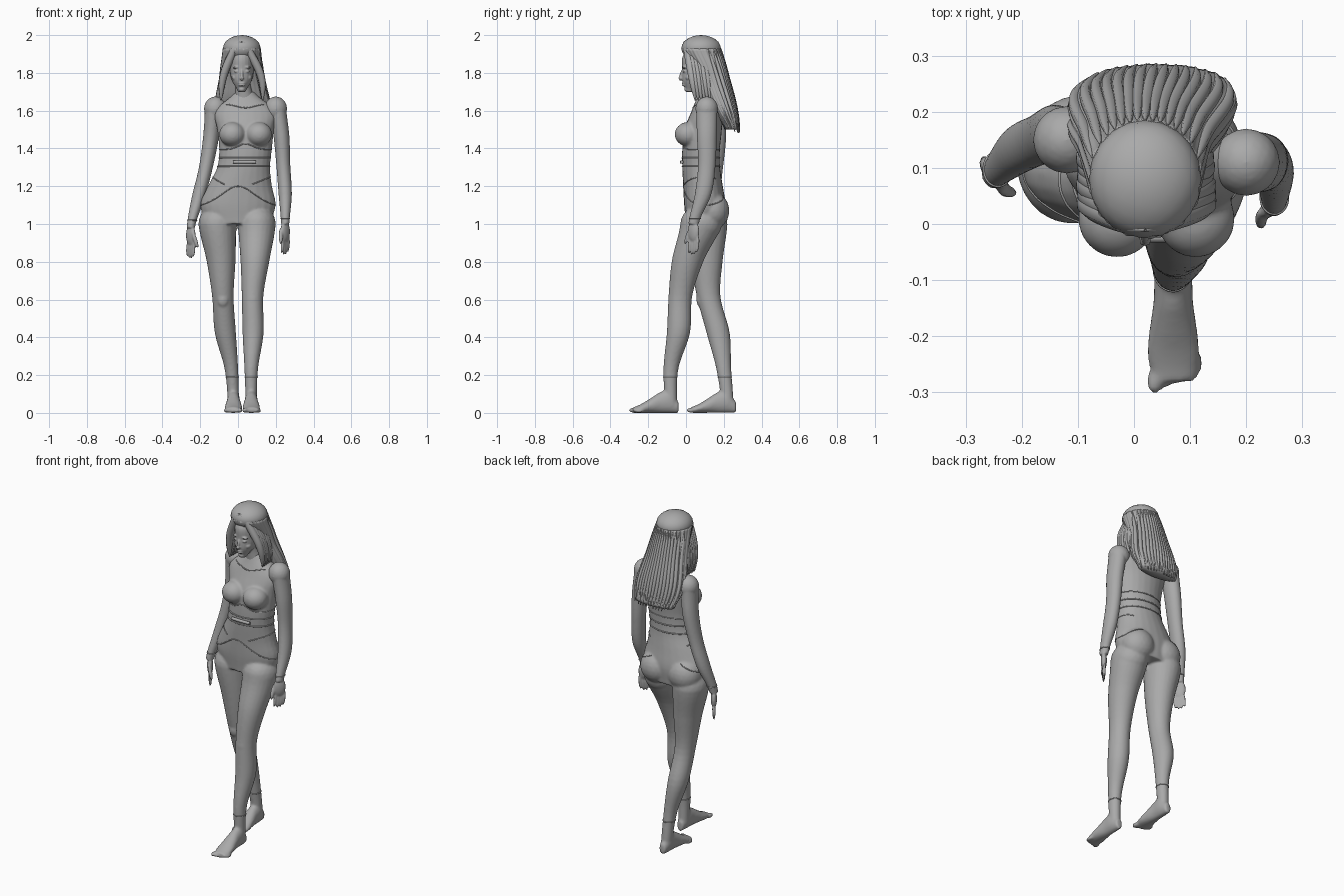
import bpy, bmesh, math, random
from mathutils import Vector, Matrix, Euler
from mathutils.bvhtree import BVHTree

random.seed(4)
if "Cube" in bpy.data.objects:
    bpy.data.objects.remove(bpy.data.objects["Cube"], do_unlink=True)

clay = bpy.data.materials.new("clay_grey")
clay.use_nodes = True
GREY = (0.4, 0.4, 0.4, 1)
clay.diffuse_color = GREY
clay.node_tree.nodes["Principled BSDF"].inputs["Base Color"].default_value = GREY


def sample(values, t):
    """Smooth value at fraction t through evenly spaced control values."""
    last = len(values) - 1
    i = min(int(t * last), last - 1)
    f = t * last - i
    before, start, end, after = (values[max(0, min(last, i + k))] for k in (-1, 0, 1, 2))
    slope_in, slope_out = (end - before) / 2, (after - start) / 2
    bend = end - start
    return start + f * (slope_in + f * (3 * bend - 2 * slope_in - slope_out
                                        + f * (slope_in + slope_out - 2 * bend)))


def tube(bm, begin, finish_at, xs, ys, wide, deep, along_y=False, sides=24, ripple=0):
    """Skin elliptical rings between two heights, or two depths when along_y is set."""
    rings, count = [], 28
    for step in range(count + 1):
        t = step / count
        level = begin + (finish_at - begin) * t
        x, y, a, b = (sample(values, t) for values in (xs, ys, wide, deep))
        ring = []
        for i in range(sides):
            angle = math.tau * i / sides
            groove = 1 + ripple * (math.cos(angle * 30) + math.sin(angle * 12))
            u, v = x + a * groove * math.cos(angle), y + b * groove * math.sin(angle)
            ring.append(bm.verts.new((u, level, v) if along_y else (u, v, level)))
        rings.append(ring)
    for lower, upper in zip(rings, rings[1:]):
        for i in range(sides):
            j = (i + 1) % sides
            bm.faces.new((lower[i], lower[j], upper[j], upper[i]))
    bm.faces.new(rings[0])
    bm.faces.new(rings[-1])


def ball(bm, centre, radii, turn=(0, 0, 0)):
    matrix = (Matrix.Translation(centre) @ Euler(turn).to_matrix().to_4x4()
              @ Matrix.Diagonal((*radii, 1)))
    bmesh.ops.create_icosphere(bm, subdivisions=3, radius=1, matrix=matrix)


def finish(bm, name, voxel=None, softness=4):
    """Make the object, blending overlapping volumes into one surface when a voxel is given."""
    bmesh.ops.recalc_face_normals(bm, faces=bm.faces)
    mesh = bpy.data.meshes.new(name)
    bm.to_mesh(mesh)
    bm.free()
    mesh.materials.append(clay)
    mesh.shade_smooth()
    obj = bpy.data.objects.new(name, mesh)
    bpy.context.collection.objects.link(obj)
    if voxel:
        blend = obj.modifiers.new("blend", "REMESH")
        blend.mode = "VOXEL"
        blend.voxel_size = voxel
        blend.use_smooth_shade = True
        soften = obj.modifiers.new("soften", "SMOOTH")
        soften.iterations = softness
    return obj


def strand(name, points, radius, tapered=False, closed=False):
    curve = bpy.data.curves.new(name, "CURVE")
    curve.dimensions = "3D"
    curve.bevel_depth, curve.bevel_resolution = radius, 2
    curve.resolution_u = 4
    curve.use_fill_caps = True
    line = curve.splines.new("NURBS")
    line.points.add(len(points) - 1)
    line.order_u, line.use_endpoint_u, line.use_cyclic_u = 4, not closed, closed
    for i, (control, point) in enumerate(zip(line.points, points)):
        control.co = (*point, 1)
        if tapered:
            control.radius = 0.2 + math.sin(math.pi * i / (len(points) - 1)) ** 0.5
    curve.materials.append(clay)
    bpy.context.collection.objects.link(bpy.data.objects.new(name, curve))


def leg(bm, xs, ys, heel, inner):
    """Thigh to ankle, then a flat-soled foot with five toes."""
    radii = (.1, .077, .057, .056, .036, .03)
    ball(bm, (xs[0], ys[0], 1), (.1, .11, .1))
    tube(bm, 1, .04, xs, ys, radii, [r * 1.1 for r in radii])
    ball(bm, (xs[2], ys[2] - .045, .6), (.03, .02, .04))
    x = xs[-1]
    arch = (.03, .06, .055, .04, .025, .015)
    tube(bm, heel, heel - .24, (x, x), arch, (.02, .033, .035, .042, .047, .04), arch, along_y=True)
    for i in range(5):
        size = .01 if i else .014
        ball(bm, (x + inner * (.034 - .019 * i), heel - .24 + .008 * i, size), (size, .024, size))


def arm(name, xs, ys, wrist, inner):
    """Shoulder to wrist, with a relaxed hand whose thumb turns forward and inward."""
    bm = bmesh.new()
    ball(bm, (xs[0] + inner * .01, ys[0], 1.61), (.06, .06, .065))
    radii = (.045, .042, .037, .035, .022)
    tube(bm, 1.62, wrist, xs, ys, radii, [r * 1.25 for r in radii])
    across = Vector((inner * .6, -.8, 0))
    yaw = math.atan2(across.y, across.x)
    palm = Vector((xs[-1], ys[-1], wrist - .04))
    ball(bm, palm, (.036, .017, .056), (0, 0, yaw))
    for i in range(4):
        drop = .07 + .012 * math.sin(i + .3)
        ball(bm, palm + across * (.026 - .0175 * i) - Vector((0, 0, drop)),
             (.009, .009, .045), (0, inner * .12, yaw))
    ball(bm, palm + across * .04 - Vector((0, 0, .025)), (.011, .011, .045), (.2, -.25, yaw))
    return finish(bm, name, .005)


# Torso, legs and feet
bm = bmesh.new()
tube(bm, 1, 1.7, (0, 0, .01, .03, .04, .04, .04, .035), (.1, .1, .09, .08, .08, .09, .11, .11),
     (.17, .2, .17, .14, .14, .15, .16, .05), (.1, .11, .105, .1, .1, .1, .08, .045))
for side in (-1, 1):
    ball(bm, (.04 + side * .07, .01, 1.475), (.07, .07, .065))
    ball(bm, (side * .093, .14, 1.07), (.098, .09, .098))
leg(bm, (.1, .09, .077, .08, .07, .07), (.08, .01, -.03, -.04, -.08, -.08), -.04, -1)
leg(bm, (-.11, -.09, -.08, -.067, -.035, -.024), (.11, .11, .12, .17, .2, .22), .265, 1)
body = finish(bm, "body", .007, 6)

# Arms and hands
left_arm = arm("left_arm", (.21, .23, .24, .25, .25), (.11, .11, .11, .09, .04), 1, -1)
right_arm = arm("right_arm", (-.13, -.143, -.17, -.21, -.25), (.15, .16, .15, .13, .09), .98, 1)

# Head, neck and face
MID = .02
bm = bmesh.new()
tube(bm, 1.64, 1.8, (.035, MID), (.11, .085), (.055, .043, .043), (.05, .048, .05))
tube(bm, 1.7, 1.94, (MID, MID), (.02, .05, .07, .08, .09),
     (.02, .053, .064, .066, .05), (.02, .07, .09, .1, .08))
ball(bm, (MID, -.022, 1.79), (.008, .012, .035), (-.3, 0, 0))
ball(bm, (MID, -.028, 1.772), (.011, .012, .009))
for lip in (1.735, 1.745):
    ball(bm, (MID, -.01, lip), (.02, .012, .006))
ball(bm, (MID, .006, 1.713), (.018, .016, .014))
for side in (-1, 1):
    ball(bm, (MID + side * .027, -.008, 1.808), (.014, .01, .007))
    ball(bm, (MID + side * .028, -.008, 1.83), (.021, .012, .006), (0, side * .15, 0))
    ball(bm, (MID + side * .036, .018, 1.775), (.018, .022, .016))
finish(bm, "head", .004, 2)

# Main hair mass, grooved like combed strands, with a rounded crown
CROWN, TIPS = 1.93, 1.5
hair_y = (.08, .115, .145, .175, .21, .245)
hair_wide = (.1, .11, .12, .14, .15, .13)
hair_deep = (.105, .09, .08, .075, .06, .04)
bm = bmesh.new()
tube(bm, CROWN, TIPS, (MID, MID, .04), hair_y, hair_wide, hair_deep, sides=150, ripple=.012)
ball(bm, (MID, hair_y[0], CROWN), (.1, .105, .07))
finish(bm, "hair")

# Locks falling from the centre parting on either side of the face
for side in (-1, 1):
    for row in range(6):
        wave = random.uniform(.008, .016)
        path = []
        for i in range(9):
            t = i / 8
            x = side * (.1 * math.sqrt(t) + .01 * t - wave * math.sin(math.tau * t))
            path.append((MID + x, row * .016 - .01 + .06 * t, 1.965 - .31 * t ** 1.4))
        strand("front_lock", path, .019, tapered=True)

# Long locks following the back of the hair mass
for k in range(15):
    s = (k - 7) / 7.5
    drop = random.uniform(0, .02)
    path = []
    for i in range(9):
        t = i / 8
        path.append((MID + MID * t * t + s * sample(hair_wide, t),
                     sample(hair_y, t) + math.sqrt(1 - s * s) * sample(hair_deep, t),
                     CROWN + (TIPS - drop - CROWN) * t))
    strand("back_lock", path, .01, tapered=True)

# Trim lines laid on the skin
bpy.context.view_layer.update()
graph = bpy.context.evaluated_depsgraph_get()


def trim(name, obj, x, y, height, start=-180, end=180, radius=.003):
    """Thin cord over a surface; angle zero is the front and height is a rule of the angle."""
    tree = BVHTree.FromObject(obj, graph)
    points = []
    for i in range(48):
        angle = math.radians(start + (end - start) * i / 48)
        out = Vector((math.sin(angle), -math.cos(angle), 0))
        spot = tree.ray_cast(Vector((x, y, height(angle))), out)[0]
        if spot:
            points.append(spot)
    if len(points) > 4:
        strand(name, points, radius, closed=end - start == 360)


for name, level in (("belt_top", 1.35), ("belt_bottom", 1.305)):
    trim(name, body, .036, .08, lambda a: level, radius=.004)
trim("top_hem", body, .04, .085, lambda a: 1.395 + .03 * max(0, math.cos(a)) ** 8)
trim("neckline", body, .04, .1, lambda a: 1.615 + .02 * math.sin(a) ** 2, -75, 75)
trim("brief_front", body, 0, .1, lambda a: 1.1 + .1 * math.cos(a) ** 2, -90, 90)
for side in (-1, 1):
    trim("hip_strap", body, 0, .1, lambda a: 1.19 + .06 * math.sin(a) ** 2, side * 35, side * 115)
    trim("hip_edge", body, 0, .1, lambda a: 1.1 + .1 * math.cos(a) ** 2, side * 90, side * 135)
trim("left_anklet", body, .07, -.08, lambda a: .19)
trim("right_anklet", body, -.035, .2, lambda a: .19)
trim("left_bracelet", left_arm, .25, .05, lambda a: 1.03)
trim("right_bracelet", right_arm, -.24, .1, lambda a: 1.02)

# Belt buckle bar
strand("buckle", [(.035 + .06 * s, -.026 + .004 * s * s, 1.328) for s in (-1, -.5, .5, 1)], .009)
